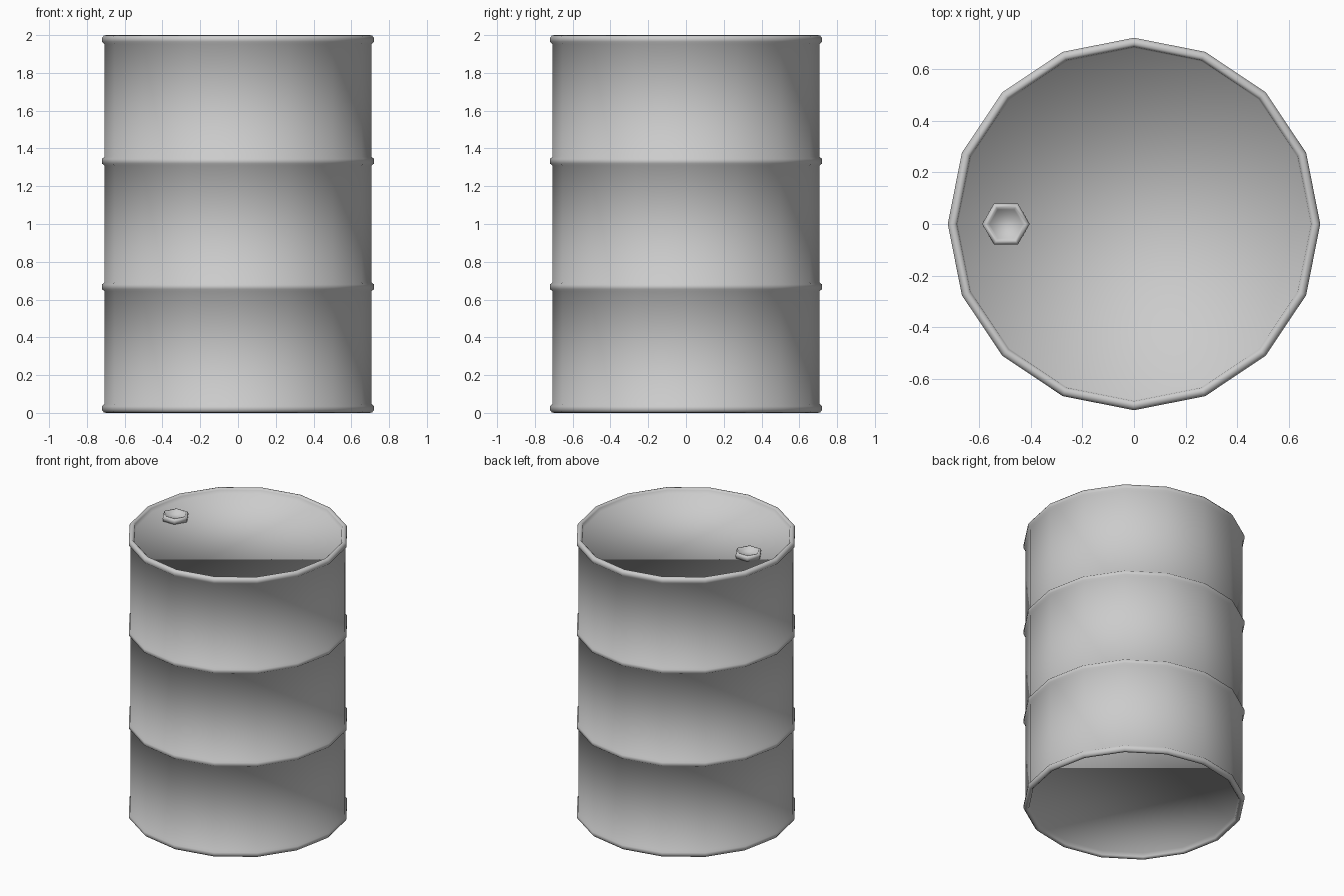
import bpy, bmesh, math

cube = bpy.data.objects.get("Cube")
if cube:
    bpy.data.objects.remove(cube)

steel = bpy.data.materials.new("grey_steel")
steel.use_nodes = True
steel.diffuse_color = (0.6, 0.6, 0.6, 1)
steel.node_tree.nodes["Principled BSDF"].inputs["Base Color"].default_value = (0.6, 0.6, 0.6, 1)


def lathe(name, profile, sides, location=(0, 0, 0)):
    """Turn a (radius, height) profile, listed bottom to top, capping both ends."""
    bm = bmesh.new()
    rings = []
    for r, z in profile:
        angles = [2 * math.pi * i / sides for i in range(sides)]
        rings.append([bm.verts.new((r * math.cos(a), r * math.sin(a), z)) for a in angles])
    for low, high in zip(rings, rings[1:]):
        for i in range(sides):
            j = (i + 1) % sides
            bm.faces.new((low[i], low[j], high[j], high[i]))
    bm.faces.new(rings[0][::-1])
    bm.faces.new(rings[-1])
    for face in bm.faces:
        face.smooth = True
    mesh = bpy.data.meshes.new(name)
    bm.to_mesh(mesh)
    bm.free()
    mesh.materials.append(steel)
    obj = bpy.data.objects.new(name, mesh)
    obj.location = location
    bpy.context.collection.objects.link(obj)
    return obj


# Drum: recessed lids, rolled rims and two ribs, symmetric about mid height
wall = 0.708
rib = [(wall, 0.645), (0.72, 0.655), (0.72, 0.68), (wall, 0.69)]
rim = [(0.68, 0.035), (0.685, 0.01), (0.695, 0), (0.71, 0.002),
       (0.72, 0.015), (0.72, 0.035), (wall, 0.047)]
lower = rim + rib
upper = [(r, 2 - z) for r, z in reversed(lower)]
lathe("drum", lower + upper, 16)

# Hexagonal filler cap with a dished centre
lathe("filler_cap", [(0.09, 0), (0.092, 0.025), (0.084, 0.037),
                     (0.072, 0.037), (0.064, 0.015)], 6, (-0.495, 0, 1.963))
